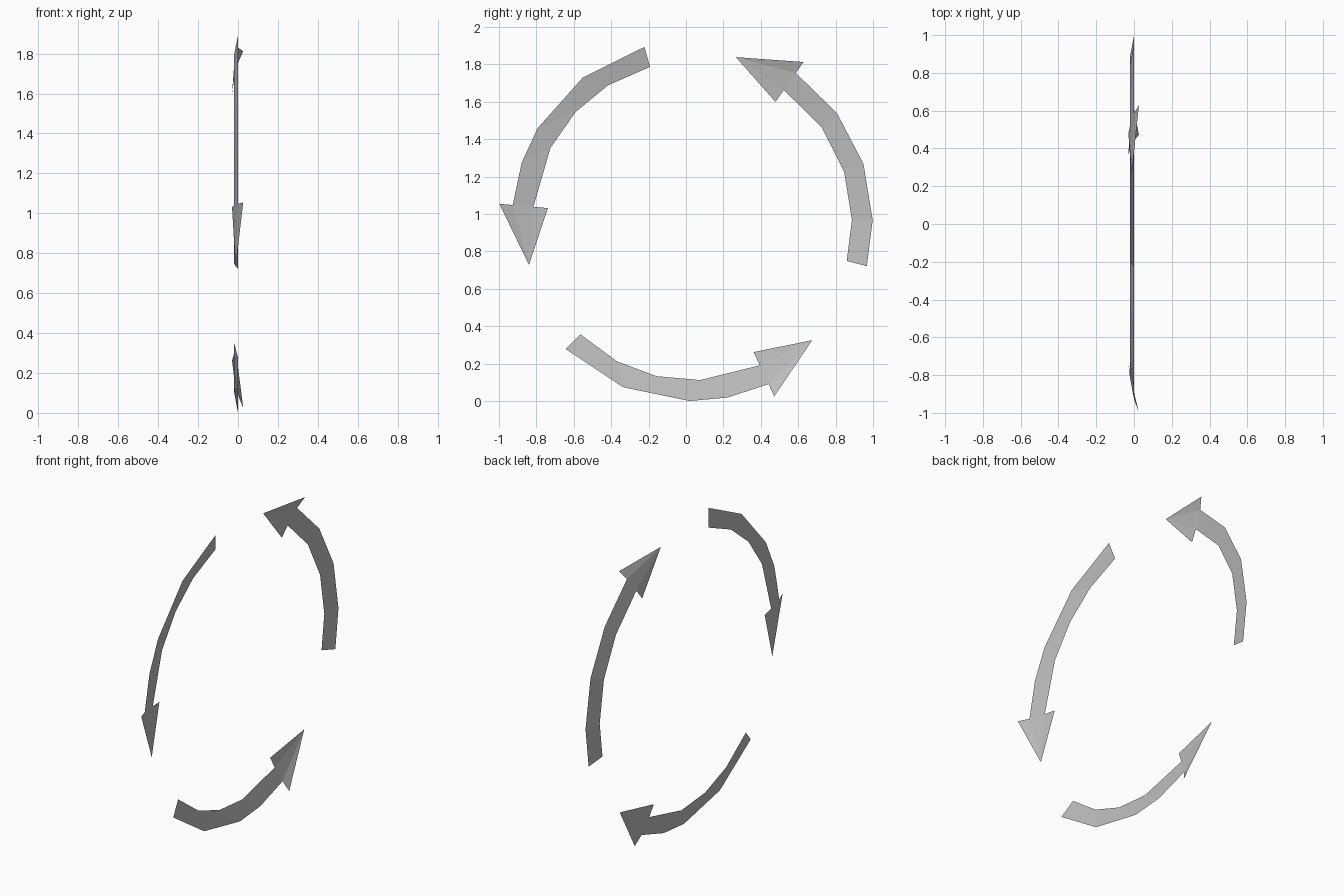
import bpy
import bmesh
from math import cos, sin, radians

cube = bpy.data.objects.get("Cube")
if cube:
    bpy.data.objects.remove(cube)

# Plain grey sheet material
grey = bpy.data.materials.new("grey")
grey.use_nodes = True
colour = (0.52, 0.52, 0.52, 1)
grey.diffuse_color = colour
grey.node_tree.nodes["Principled BSDF"].inputs["Base Color"].default_value = colour

CENTRE_Y, CENTRE_Z = 0.034, 0.964
OUTER, INNER = 0.964, 0.853      # radii of the band edges
OUTER_X, INNER_X = 0.0, -0.021   # the band is slightly dished
NECK, TIP = 69.6, 89.7           # degrees from the tail


def build_arrow(name, start, outer_angles, inner_angles):
    """Curved arrow, a thin open sheet running anticlockwise from its tail."""
    bm = bmesh.new()

    def point(radius, angle, x):
        a = radians(start + angle)
        return bm.verts.new((x, CENTRE_Y + radius * cos(a), CENTRE_Z + radius * sin(a)))

    # Band
    outer = [point(OUTER, a, OUTER_X) for a in (0, *outer_angles, NECK)]
    inner = [point(INNER, a, INNER_X) for a in (0, *inner_angles, NECK)]
    for i in range(len(outer) - 1):
        bm.faces.new((outer[i], outer[i + 1], inner[i + 1], inner[i]))

    # Arrowhead, a fan folded along the lines from neck to tip
    tip = point(0.905, TIP, -0.012)
    fan = [point(1.036, NECK, 0.026), outer[-1], inner[-1], point(0.775, NECK, -0.03)]
    for a, b in zip(fan, fan[1:]):
        bm.faces.new((a, tip, b))

    mesh = bpy.data.meshes.new(name)
    bm.to_mesh(mesh)
    bm.free()
    mesh.materials.append(grey)
    bpy.context.collection.objects.link(bpy.data.objects.new(name, mesh))


# Three arrows, a third of a turn apart
staggered = ((22, 43.7, 55.8), (16.5, 31.6, 47.4))
even = ((14.8, 33, 51.3), (14.8, 32.6, 50.6))
build_arrow("front_arrow", 105.4, *staggered)
build_arrow("bottom_arrow", 225.4, *staggered)
build_arrow("back_arrow", 345.4, *even)
